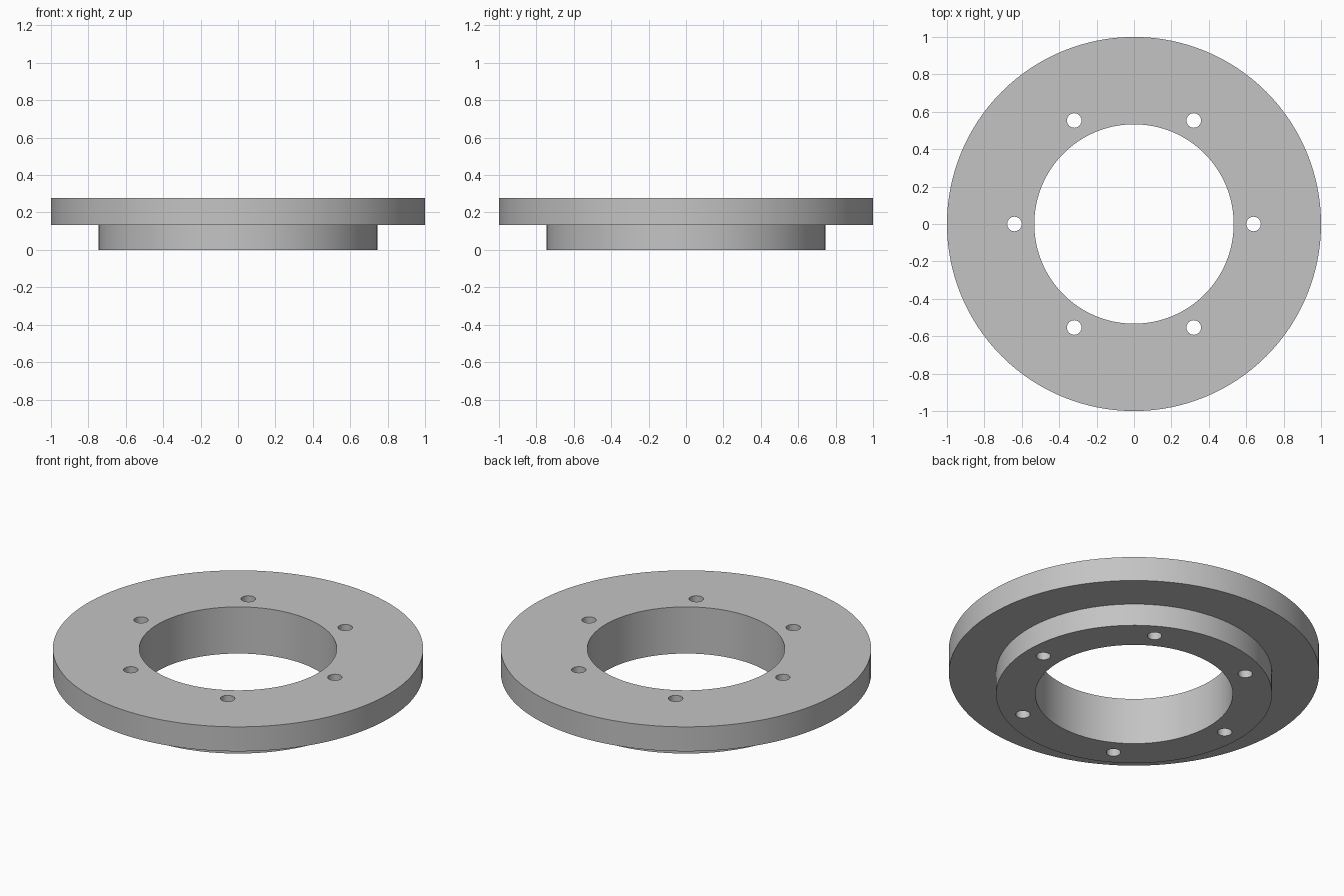
import bpy
from math import cos, sin, pi

cube = bpy.data.objects.get("Cube")
if cube:
    bpy.data.objects.remove(cube)

SIDES = 128
BORE, HUB, RIM = 0.533, 0.745, 1.0
STEP_Z, TOP_Z = 0.132, 0.278
BOLT_CIRCLE, BOLT_HOLE = 0.639, 0.039

grey = bpy.data.materials.new("plain_grey")
grey.use_nodes = True
colour = (0.55, 0.55, 0.55, 1)
grey.diffuse_color = colour
grey.node_tree.nodes["Principled BSDF"].inputs["Base Color"].default_value = colour

# Stepped ring: a closed profile turned about the z axis
profile = [(BORE, 0), (HUB, 0), (HUB, STEP_Z), (RIM, STEP_Z), (RIM, TOP_Z), (BORE, TOP_Z)]
n = len(profile)
verts = [(r * cos(2 * pi * i / SIDES), r * sin(2 * pi * i / SIDES), z)
         for i in range(SIDES) for r, z in profile]
faces = []
for i in range(SIDES):
    a, b = i * n, (i + 1) % SIDES * n
    for j in range(n):
        k = (j + 1) % n
        faces.append((a + j, b + j, b + k, a + k))
mesh = bpy.data.meshes.new("flange_ring")
mesh.from_pydata(verts, [], faces)
mesh.materials.append(grey)
ring = bpy.data.objects.new("flange_ring", mesh)
bpy.context.collection.objects.link(ring)

# Six bolt holes drilled right through
cutters = []
for i in range(6):
    a = i * pi / 3
    bpy.ops.mesh.primitive_cylinder_add(
        vertices=32, radius=BOLT_HOLE, depth=1,
        location=(BOLT_CIRCLE * cos(a), BOLT_CIRCLE * sin(a), TOP_Z / 2))
    cutter = bpy.context.object
    cutter.name = "bolt_hole_cutter"
    cutter.hide_render = True
    cutter.data.materials.append(grey)
    cutters.append(cutter)
    drill = ring.modifiers.new("bolt_hole", 'BOOLEAN')
    drill.operation = 'DIFFERENCE'
    drill.solver = 'EXACT'
    drill.object = cutter

bpy.ops.object.select_all(action='DESELECT')
ring.select_set(True)
bpy.context.view_layer.objects.active = ring
for name in [m.name for m in ring.modifiers]:
    bpy.ops.object.modifier_apply(modifier=name)
for cutter in cutters:
    bpy.data.objects.remove(cutter)

# Round walls smooth, rims sharp
bpy.ops.object.shade_smooth_by_angle(angle=pi / 6)
